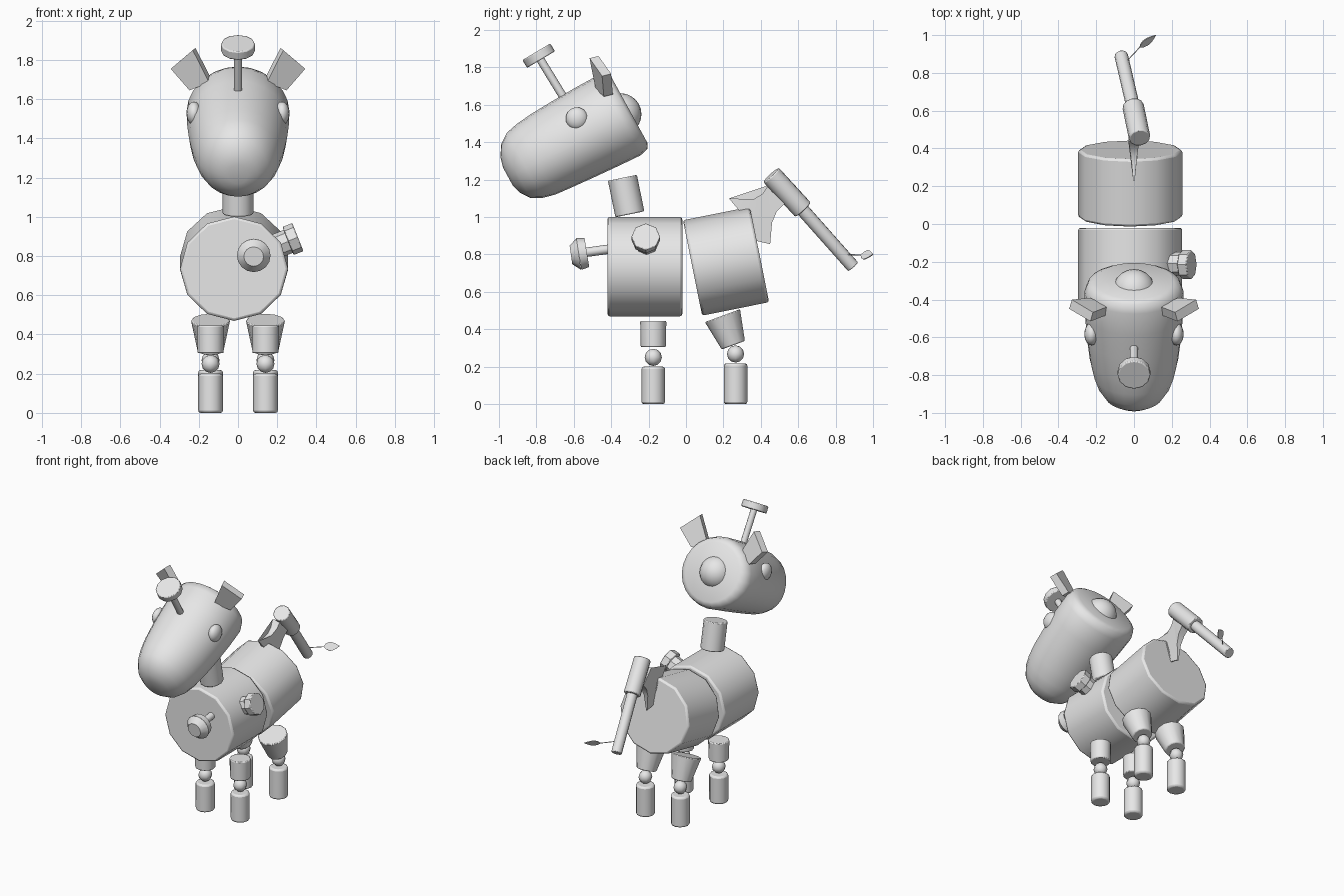
import bpy, bmesh, math
from mathutils import Vector, Matrix

cube = bpy.data.objects.get("Cube")
if cube:
    bpy.data.objects.remove(cube, do_unlink=True)

GREY = (0.8, 0.8, 0.8, 1)
grey = bpy.data.materials.new("plain_grey")
grey.use_nodes = True
grey.diffuse_color = GREY
grey.node_tree.nodes["Principled BSDF"].inputs["Base Color"].default_value = GREY


def finish(name, bm, smooth=40, bevel=0):
    """Turn a bmesh into a shaded, optionally bevelled object."""
    bmesh.ops.recalc_face_normals(bm, faces=bm.faces)
    mesh = bpy.data.meshes.new(name)
    bm.to_mesh(mesh)
    bm.free()
    mesh.materials.append(grey)
    ob = bpy.data.objects.new(name, mesh)
    bpy.context.collection.objects.link(ob)
    bpy.ops.object.select_all(action='DESELECT')
    ob.select_set(True)
    bpy.context.view_layer.objects.active = ob
    bpy.ops.object.shade_smooth_by_angle(angle=math.radians(smooth))
    if bevel:
        mod = ob.modifiers.new("soft_rim", 'BEVEL')
        mod.width = bevel
        mod.segments = 2
        mod.limit_method = 'ANGLE'
        mod.angle_limit = math.radians(55)
    return ob


def rod(name, a, b, r1, r2=None, sides=12, bevel=0, widen=1):
    """Cylinder or cone from point a to point b."""
    a, b = Vector(a), Vector(b)
    d = b - a
    bm = bmesh.new()
    bmesh.ops.create_cone(bm, cap_ends=True, segments=sides, radius1=r1,
                          radius2=r1 if r2 is None else r2, depth=d.length)
    turn = d.to_track_quat('Z', 'Y').to_matrix().to_4x4()
    bm.transform(Matrix.Translation((a + b) / 2) @ turn @ Matrix.Diagonal((widen, 1, 1, 1)))
    return finish(name, bm, bevel=bevel)


def ball(name, centre, size, u=16, v=10):
    bm = bmesh.new()
    bmesh.ops.create_uvsphere(bm, u_segments=u, v_segments=v, radius=1)
    bm.transform(Matrix.Translation(centre) @ Matrix.Diagonal((*size, 1)))
    return finish(name, bm, smooth=60)


def slab(name, side_a, side_b):
    """Plate joining two matching outlines."""
    bm = bmesh.new()
    va = [bm.verts.new(p) for p in side_a]
    vb = [bm.verts.new(p) for p in side_b]
    n = len(va)
    for i in range(n):
        j = (i + 1) % n
        bm.faces.new((va[i], va[j], vb[j], vb[i]))
    caps = [bm.faces.new(va), bm.faces.new(vb[::-1])]
    bmesh.ops.triangulate(bm, faces=caps)
    return finish(name, bm, smooth=30)


# Two-part barrel body
rod("front_body", (-.02, -.42, .735), (-.02, -.02, .735), .266, bevel=.013, widen=1.035)
rod("rear_body", (-.02, .035, .728), (-.02, .393, .80), .26, bevel=.013, widen=1.06)

# Legs
for side, x in (("left", .14), ("right", -.14)):
    for end, y, lift in (("front", -.175, 0), ("rear", .265, .018)):
        rod(f"{end}_{side}_foot", (x, y, 0), (x, y, .2 + lift), .063, bevel=.012)
        ball(f"{end}_{side}_knee", (x, y, .25 + lift), (.046, .046, .046), 8, 6)
    rod(f"front_{side}_thigh", (x, -.175, .305), (x, -.175, .445), .067, .07, bevel=.006)
    rod(f"rear_{side}_thigh", (x, .253, .315), (x, .195, .473), .066, .1, bevel=.006)

# Neck
rod("neck", (0, -.30, 1.015), (0, -.34, 1.21), .079, bevel=.006)

# Head, lofted along its tilted axis: distance, half width, height up, height down
rings = [(-.035, .205, .205, .195), (-.018, .243, .236, .223), (.03, .262, .25, .235),
         (.16, .26, .25, .228), (.31, .25, .246, .218), (.44, .234, .24, .208),
         (.53, .215, .23, .2), (.6, .19, .214, .182), (.655, .155, .175, .152),
         (.692, .1, .115, .1), (.706, .05, .06, .05)]
origin = Vector((0, -.33, 1.55))
forward, upward = Vector((0, -.877, -.48)), Vector((0, -.48, .877))
bm = bmesh.new()
loops = []
for s, w, top, low in rings:
    loop = []
    for k in range(24):
        t = math.tau * k / 24
        h = math.sin(t) * (top if math.sin(t) > 0 else low)
        loop.append(bm.verts.new(origin + forward * s + upward * h + Vector((w * math.cos(t), 0, 0))))
    loops.append(loop)
for p, q in zip(loops, loops[1:]):
    for k in range(24):
        j = (k + 1) % 24
        bm.faces.new((p[k], p[j], q[j], q[k]))
bm.faces.new(loops[0])
bm.faces.new(loops[-1])
finish("head", bm, smooth=60)
ball("head_back_knob", (0, -.35, 1.55), (.112, .112, .112), 20, 12)

# Eyes and ears
ear = [(.224, 1.855), (.336, 1.76), (.24, 1.65), (.14, 1.69)]
for side, m in (("left", 1), ("right", -1)):
    ball(f"{side}_eye", (m * .225, -.583, 1.527), (.038, .06, .06))
    pts = [Vector((m * x, -.45 + .3 * (x - .24) - .35 * (z - 1.75), z)) for x, z in ear]
    half = Vector((m * .007, -.024, -.006))
    slab(f"{side}_ear", [p + half for p in pts], [p - half for p in pts])

# Peg on top of the head
rod("head_peg_stem", (0, -.63, 1.6), (0, -.78, 1.845), .022, sides=10)
rod("head_peg_cap", (0, -.775, 1.842), (0, -.80, 1.884), .087, bevel=.006)

# Chest peg with a domed cap
rod("chest_peg_stem", (.08, -.40, .83), (.08, -.56, .808), .025, sides=10)
rod("chest_peg_cap", (.08, -.53, .81), (.08, -.573, .803), .078, .086, sides=16)
rod("chest_peg_dome", (.08, -.573, .803), (.08, -.615, .797), .086, .05, sides=16)

# Side knob
rod("side_knob_stem", (.19, -.21, .848), (.275, -.21, .882), .063, sides=8)
rod("side_knob_cap", (.255, -.215, .876), (.305, -.215, .896), .077, sides=8, bevel=.005)

# Tail bracket: y, z, half thickness
arch = [(.23, 1.10, .004), (.30, 1.09, .01), (.36, 1.095, .017), (.41, 1.125, .024),
        (.44, 1.17, .03), (.53, 1.075, .03), (.485, 1.03, .024), (.46, .97, .016),
        (.45, .855, .004), (.38, .872, .004), (.37, .96, .014), (.35, 1.03, .02), (.28, 1.04, .008)]
slab("tail_bracket", [(t, y, z) for y, z, t in arch], [(-t, y, z) for y, z, t in arch])

# Tail
rod("tail_socket", (.03, .455, 1.225), (-.005, .625, 1.04), .057, bevel=.006)
rod("tail_rod", (0, .60, 1.065), (-.068, .893, .735), .036, bevel=.004)
rod("leaf_stem", (-.04, .86, .80), (.03, .935, .797), .003, sides=6)

# Leaf at the tail end
base, tip = Vector((.03, .935, .797)), Vector((.115, 1.0, .80))
across = Vector((-.012, .012, .024))
side_points = [(f, math.sin(math.pi * f ** .8)) for f in (.15, .35, .55, .75, .9)]
leaf = [base] + [base.lerp(tip, f) + across * w for f, w in side_points] + [tip]
leaf += [base.lerp(tip, f) - across * w for f, w in reversed(side_points)]
thin = Vector((.0015, -.0015, .0015))
slab("leaf", [p + thin for p in leaf], [p - thin for p in leaf])
